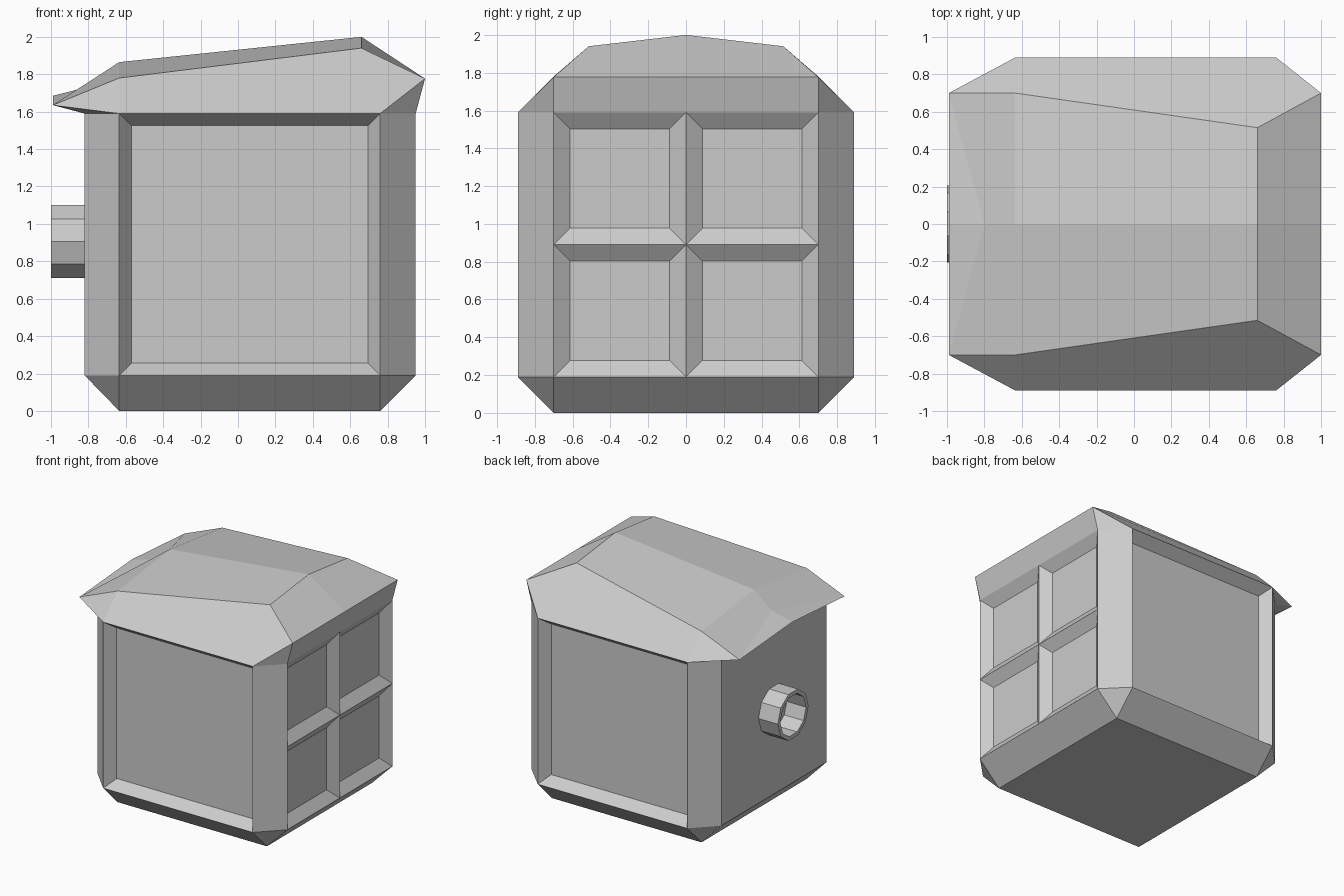
import bpy, bmesh, math
from mathutils import Vector

if "Cube" in bpy.data.objects:
    bpy.data.objects.remove(bpy.data.objects["Cube"])

XL, XR, YS, CH, TOP = -0.82, 0.95, 0.89, 0.19, 1.59
XA, XB, YA = XL + 0.185, XR - CH, YS - CH


def add_object(name, bm):
    bmesh.ops.recalc_face_normals(bm, faces=bm.faces[:])
    me = bpy.data.meshes.new(name)
    bm.to_mesh(me)
    bm.free()
    ob = bpy.data.objects.new(name, me)
    bpy.context.collection.objects.link(ob)
    return ob


def facing(bm, direction):
    return [f for f in bm.faces if f.normal.dot(Vector(direction)) > 0.99]


# Body: chamfered box from a convex hull
bm = bmesh.new()
for s in (-1, 1):
    for x in (XA, XB):
        bm.verts.new((x, s * YA, 0))
        for z in (CH, TOP):
            bm.verts.new((x, s * YS, z))
    for x in (XL, XR):
        for z in (CH, TOP):
            bm.verts.new((x, s * YA, z))
bmesh.ops.convex_hull(bm, input=bm.verts[:])
bmesh.ops.dissolve_limit(bm, angle_limit=math.radians(2), verts=bm.verts[:], edges=bm.edges[:])
bmesh.ops.recalc_face_normals(bm, faces=bm.faces[:])
bm.normal_update()
bmesh.ops.delete(bm, geom=facing(bm, (0, 0, 1)), context='FACES_ONLY')

# Sunken side panels
for s in (-1, 1):
    bmesh.ops.inset_individual(bm, faces=facing(bm, (0, s, 0))[:1],
                               thickness=0.065, depth=-0.088, use_even_offset=True)

# Four sunken windows on the right face
for co, no in (((0, 0, 0), (0, 1, 0)), ((0, 0, (CH + TOP) / 2), (0, 0, 1))):
    bm.normal_update()
    fs = facing(bm, (1, 0, 0))
    geom = fs + list({e for f in fs for e in f.edges}) + list({v for f in fs for v in f.verts})
    bmesh.ops.bisect_plane(bm, geom=geom, plane_co=co, plane_no=no)
bm.normal_update()
bmesh.ops.inset_individual(bm, faces=facing(bm, (1, 0, 0)),
                           thickness=0.0875, depth=-0.062, use_even_offset=True)
add_object("body", bm)

# Roof: front half, mirrored across y
pts = {
    "a0": (XL, 0, TOP), "a": (XL, -YA, TOP), "b": (XA, -YS, TOP), "c": (XB, -YS, TOP),
    "d": (XR, -YA, TOP), "d0": (XR, 0, TOP), "e": (1.0, -YA, 1.777), "e0": (1.0, 0, 1.777),
    "f": (0.66, -0.515, 1.94), "f0": (0.66, 0, 2.0), "g": (XA, -YA, 1.78), "g0": (XA, 0, 1.865),
    "h0": (-0.80, 0, 1.733), "k": (-0.99, -YA, 1.635), "k0": (-0.99, 0, 1.685),
}
faces = ("b c e f g", "b g k", "a b k", "g f f0 g0", "f e e0 f0", "d d0 e0 e",
         "c d e", "k g g0 h0", "k h0 k0", "a0 a k k0")
bm = bmesh.new()
vs = {n: bm.verts.new(p) for n, p in pts.items()}
for f in faces:
    bm.faces.new([vs[n] for n in f.split()])
roof = add_object("roof", bm)
mod = roof.modifiers.new("mirror", 'MIRROR')
mod.use_axis = (False, True, False)
mod.merge_threshold = 0.001

# Pipe stub on the left face: ten-sided ring
bm = bmesh.new()
CZ = 0.905
prof = [bm.verts.new((x, r, CZ)) for x, r in
        ((XL, 0.205), (-1.0, 0.205), (-1.0, 0.172), (XL, 0.172))]
edges = [bm.edges.new((prof[i], prof[(i + 1) % 4])) for i in range(4)]
bmesh.ops.spin(bm, geom=prof + edges, cent=(0, 0, CZ), axis=(1, 0, 0),
               angle=math.tau, steps=10, use_merge=True)
bmesh.ops.remove_doubles(bm, verts=bm.verts[:], dist=0.0005)
add_object("pipe_stub", bm)
